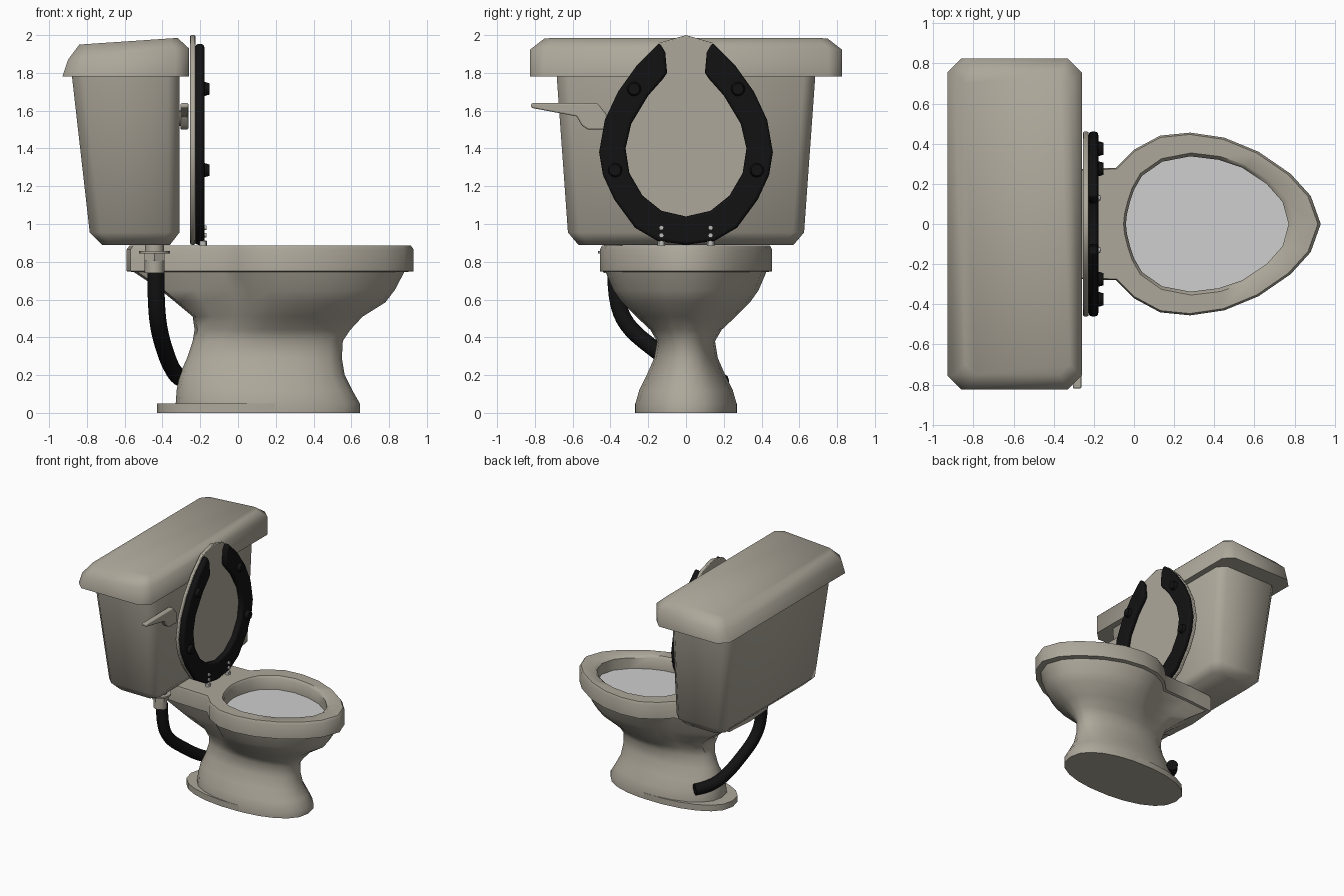
import bpy, bmesh, math

cube = bpy.data.objects.get("Cube")
if cube:
    bpy.data.objects.remove(cube)


def material(name, color, roughness=.4):
    m = bpy.data.materials.new(name)
    m.use_nodes = True
    m.diffuse_color = (*color, 1)
    shader = m.node_tree.nodes["Principled BSDF"]
    shader.inputs["Base Color"].default_value = (*color, 1)
    shader.inputs["Roughness"].default_value = roughness
    return m


PORCELAIN = material("warm grey porcelain", (.42, .39, .325))
BLACK = material("black plastic", (.006, .006, .006))
WATER = material("pale water", (.62, .62, .62))
METAL = material("light metal", (.5, .5, .48))


def finish(obj, mat, angle=40):
    if not obj.data.materials:
        obj.data.materials.append(mat)
    bpy.ops.object.select_all(action='DESELECT')
    obj.select_set(True)
    bpy.context.view_layer.objects.active = obj
    bpy.ops.object.shade_smooth_by_angle(angle=math.radians(angle))
    return obj


def mesh_object(name, bm, mat, angle=40):
    bmesh.ops.recalc_face_normals(bm, faces=bm.faces)
    mesh = bpy.data.meshes.new(name)
    bm.to_mesh(mesh)
    bm.free()
    obj = bpy.data.objects.new(name, mesh)
    bpy.context.collection.objects.link(obj)
    return finish(obj, mat, angle)


def loft(name, rings, mat, angle=40, cap_end=True):
    """Skin a stack of rings that share one point count."""
    bm = bmesh.new()
    loops = [[bm.verts.new(p) for p in ring] for ring in rings]
    count = len(loops[0])
    for low, high in zip(loops, loops[1:]):
        for i in range(count):
            j = (i + 1) % count
            bm.faces.new((low[i], low[j], high[j], high[i]))
    bm.faces.new(loops[0])
    if cap_end:
        bm.faces.new(loops[-1])
    return mesh_object(name, bm, mat, angle)


def mirrored(half):
    """Close a half outline whose first and last points lie on the axis."""
    return half + [(x, -y) for x, y in reversed(half[1:-1])]


def slab(name, outline, x0, x1, mat, bevel=0, segments=2):
    """Extrude a y-z outline along x, with rounded edges."""
    obj = loft(name, [[(x, y, z) for y, z in outline] for x in (x0, x1)], mat)
    if bevel:
        mod = obj.modifiers.new("rounded edge", 'BEVEL')
        mod.width, mod.segments, mod.limit_method = bevel, segments, 'ANGLE'
        mod.angle_limit = math.radians(50)
    return obj


def cylinder(name, place, radius, depth, mat, axis='Z', sides=16, tip=None):
    bpy.ops.mesh.primitive_cone_add(
        vertices=sides, radius1=radius, radius2=radius if tip is None else tip,
        depth=depth, location=place,
        rotation=(0, math.pi / 2 if axis == 'X' else 0, 0))
    obj = bpy.context.object
    obj.name = name
    return finish(obj, mat)


# Bowl: rim outline with a neck at the back, blending to an oval foot
RIM = [(.93, 0), (.88, .14), (.78, .25), (.62, .36), (.45, .43), (.28, .455),
       (.13, .44), (0, .37), (-.09, .28), (-.35, .27), (-.57, .25), (-.59, 0)]
HOLE = [(.77, 0), (.74, .11), (.66, .2), (.54, .28), (.42, .32), (.28, .337),
        (.14, .31), (.04, .24), (0, .17), (-.02, .11), (-.035, .05), (-.04, 0)]
LAST = len(RIM) - 1


def section(back, front, width, z, blend):
    half = []
    for i, (x, y) in enumerate(RIM):
        a = math.pi * i / LAST
        oval_u = (1 + math.cos(a)) / 2
        oval_v = max(math.sin(a), 0) ** .85
        u = blend * (x + .59) / 1.52 + (1 - blend) * oval_u
        v = blend * y / .455 + (1 - blend) * oval_v
        half.append((back + u * (front - back), v * width if 0 < i < LAST else 0))
    return [(x, y, z) for x, y in mirrored(half)]


def level(half, z, scale=1):
    return [(.2 + (x - .2) * scale, y * scale, z) for x, y in mirrored(half)]


bowl_sections = [
    (-.33, .645, .27, 0, 0), (-.33, .645, .27, .05, 0),
    (-.325, .605, .25, .12, 0), (-.31, .565, .21, .2, 0),
    (-.27, .55, .17, .29, 0), (-.24, .555, .155, .38, .1),
    (-.23, .595, .19, .44, .25), (-.24, .66, .265, .51, .45),
    (-.33, .78, .34, .585, .7), (-.41, .83, .385, .65, .85),
    (-.55, .88, .425, .745, 1)]
rings = [section(*s) for s in bowl_sections]
rings += [level(RIM, .75), level(RIM, .865), level(RIM, .885, .98),
          level(HOLE, .885, 1.05), level(HOLE, .865), level(HOLE, .77)]
loft("bowl", rings, PORCELAIN, 45, cap_end=False)
loft("bowl_water", [level(HOLE, .76), level(HOLE, .775)], WATER)
loft("floor_flange", [section(-.43, .64, .272, z, 0) for z in (0, .05)], PORCELAIN)


# Tank and its lid: stacked rectangles with cut corners
def cut_rectangle(x0, x1, y, z_back, z_front, cut):
    corners = [(x1, y - cut), (x1 - cut, y), (x0 + cut, y), (x0, y - cut)]
    corners += [(x, -w) for x, w in reversed(corners)]
    return [(x, w, z_back + (z_front - z_back) * (x - x0) / (x1 - x0))
            for x, w in corners]


loft("tank", [cut_rectangle(*r) for r in (
    (-.72, -.36, .57, .89, .89, .05),
    (-.785, -.31, .625, .955, .955, .06),
    (-.88, -.31, .685, 1.79, 1.79, .06))], PORCELAIN, 50)
loft("tank_lid", [cut_rectangle(*r) for r in (
    (-.93, -.26, .825, 1.78, 1.78, .07),
    (-.9, -.26, .825, 1.87, 1.93, .07),
    (-.84, -.32, .75, 1.95, 1.985, .05))], PORCELAIN, 50)

# Flush lever
lever = [(-.82, 1.64), (-.47, 1.64), (-.42, 1.58), (-.42, 1.5), (-.52, 1.5),
         (-.55, 1.52), (-.58, 1.57), (-.82, 1.615)]
slab("flush_lever", lever, -.305, -.262, PORCELAIN, .008)
cylinder("lever_hub", (-.31, -.46, 1.56), .04, .06, PORCELAIN, 'X')

# Raised cover and open seat ring
outer = [(.15, .91), (.27, .98), (.38, 1.13), (.44, 1.26), (.46, 1.38),
         (.43, 1.55), (.36, 1.7), (.26, 1.84), (.14, 1.96)]
inner = [(.1, 1.8), (.12, 1.77), (.2, 1.68), (.29, 1.53), (.32, 1.4),
         (.3, 1.27), (.23, 1.15), (.13, 1.07)]


def flip(points):
    return [(-y, z) for y, z in reversed(points)]


slab("seat_cover", [(0, .89)] + outer + [(0, 2)] + flip(outer),
     -.253, -.226, PORCELAIN, .006)
ring_half = outer + [(.11, 1.91)] + inner
slab("seat_ring", [(0, .89)] + ring_half + [(0, 1.04)] + flip(ring_half),
     -.226, -.178, BLACK, .016, 3)

# Seat bumpers and hinges on both sides
for side, label in ((1, "left"), (-1, "right")):
    for part, y, z in (("lower", .375, 1.285), ("upper", .275, 1.715)):
        cylinder(f"{part}_bumper_{label}", (-.172, y * side, z), .042, .04,
                 BLACK, 'X', 12, .03)
    for n in range(3):
        cylinder(f"hinge_pin_{label}_{n}", (-.182, .13 * side, .9 + n * .04),
                 .013, .03, METAL, 'X', 10)
    cylinder(f"hinge_foot_{label}", (-.185, .13 * side, .895), .02, .03, METAL)

# Water supply fitting under the tank
for name, z, radius, depth, sides in (
        ("fitting_stem", .87, .05, .08, 16), ("fitting_washer", .85, .082, .014, 16),
        ("fitting_nut", .825, .062, .04, 6), ("fitting_sleeve", .775, .052, .07, 16)):
    cylinder(name, (-.442, -.385, z), radius, depth, PORCELAIN, sides=sides)

# Supply hose sweeping behind the foot
curve = bpy.data.curves.new("supply_hose", 'CURVE')
curve.dimensions = '3D'
curve.bevel_depth, curve.bevel_resolution = .045, 3
curve.use_fill_caps = True
path = [(-.435, -.375, .77), (-.435, -.375, .6), (-.425, -.33, .46),
        (-.395, -.18, .35), (-.35, -.02, .22), (-.3, .1, .17), (-.22, .2, .16)]
spline = curve.splines.new('NURBS')
spline.points.add(len(path) - 1)
for point, place in zip(spline.points, path):
    point.co = (*place, 1)
spline.use_endpoint_u = True
spline.order_u, spline.resolution_u = 4, 4
hose = bpy.data.objects.new("supply_hose", curve)
bpy.context.collection.objects.link(hose)
bpy.ops.object.select_all(action='DESELECT')
hose.select_set(True)
bpy.context.view_layer.objects.active = hose
bpy.ops.object.convert(target='MESH')
finish(bpy.context.object, BLACK)
